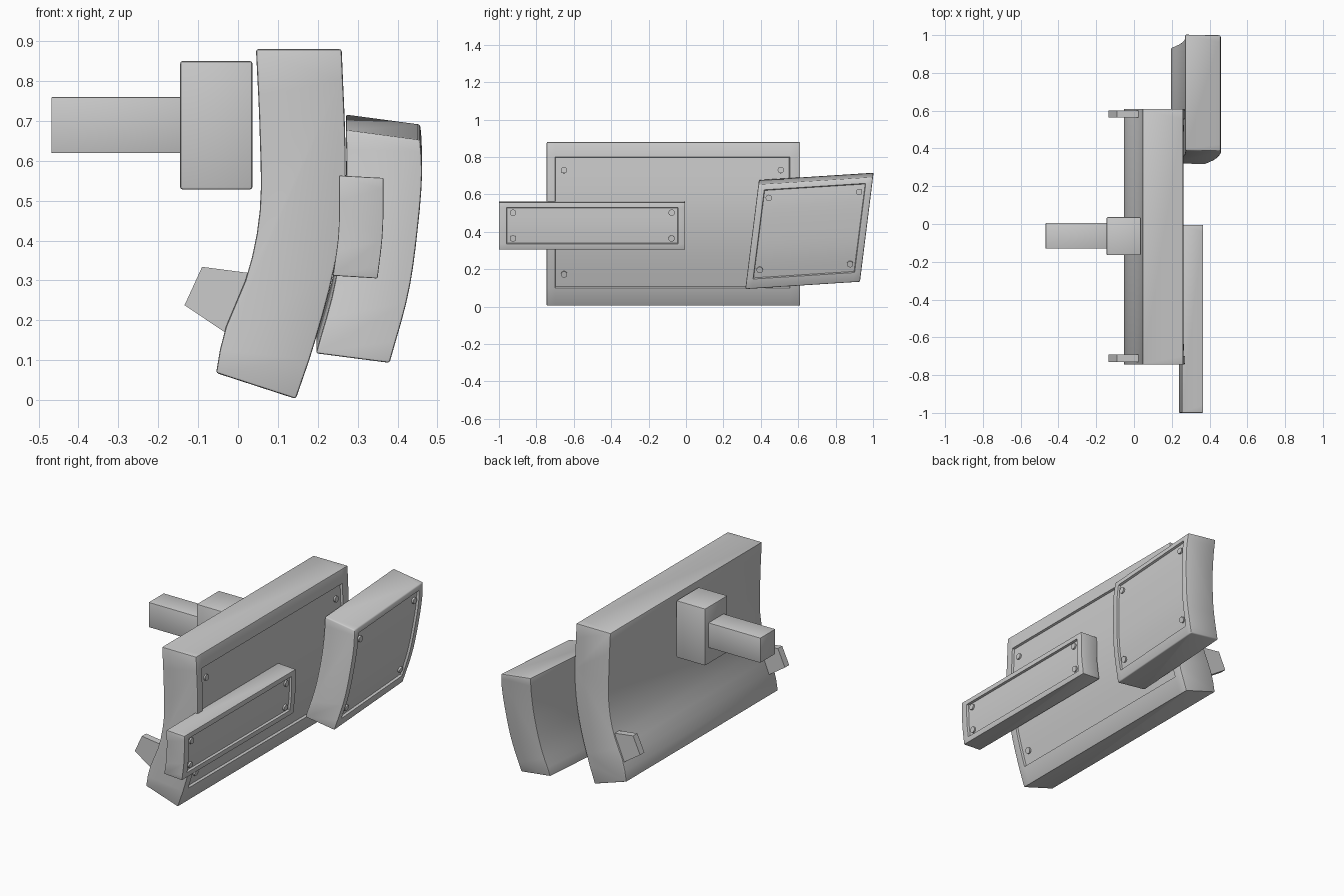
import bpy, bmesh, math
from mathutils import Vector, Matrix

if "Cube" in bpy.data.objects:
    bpy.data.objects.remove(bpy.data.objects["Cube"])


def finish(bm, name, angle=40):
    mesh = bpy.data.meshes.new(name)
    bm.to_mesh(mesh)
    bm.free()
    ob = bpy.data.objects.new(name, mesh)
    bpy.context.collection.objects.link(ob)
    bpy.ops.object.select_all(action='DESELECT')
    ob.select_set(True)
    bpy.context.view_layer.objects.active = ob
    bpy.ops.object.shade_smooth_by_angle(angle=math.radians(angle))
    return ob


def soften(bm, width):
    sharp = [e for e in bm.edges if e.calc_face_angle(0) > 0.7]
    bmesh.ops.bevel(bm, geom=sharp, offset=width, segments=2, profile=0.5,
                    affect='EDGES', clamp_overlap=True)


def curve_x(pts, z):
    """Smooth x for a height z, through (x, z) points listed upwards."""
    n = len(pts)

    def slope(i):
        a, b = pts[max(i - 1, 0)], pts[min(i + 1, n - 1)]
        return (b[0] - a[0]) / (b[1] - a[1])
    i = next((k for k in range(n - 1) if z <= pts[k + 1][1]), n - 2)
    (x0, z0), (x1, z1) = pts[i], pts[i + 1]
    h = z1 - z0
    t = (z - z0) / h
    return ((2*t**3 - 3*t*t + 1) * x0 + (t**3 - 2*t*t + t) * h * slope(i)
            + (3*t*t - 2*t**3) * x1 + (t**3 - t*t) * h * slope(i + 1))


def spread(a, b, n):
    return [a + (b - a) * i / n for i in range(n + 1)]


def plate(name, inner, outer, y, panel_y, panel_z, bolt_in, steps,
          shear_y=0.0, shear_z=0.0, bevel=0.006):
    """Curved slab with a sunk panel and four bolts on its outer (+x) face."""
    base = outer[0][1]

    def place(x, yy, z):
        return Vector((x, yy + shear_y * (z - base),
                       z + shear_z * (yy - y[0])))

    bm = bmesh.new()
    cols = [y[0], panel_y[0], panel_y[1], y[1]]
    oz = [base] + spread(*panel_z, steps) + [outer[-1][1]]
    iz = spread(inner[0][1], inner[-1][1], steps + 2)
    O = [[bm.verts.new(place(curve_x(outer, z), c, z)) for c in cols] for z in oz]
    I = [[bm.verts.new(place(curve_x(inner, z), c, z)) for c in y] for z in iz]
    panel = []
    for r in range(len(oz) - 1):
        for c in range(3):
            f = bm.faces.new((O[r][c], O[r][c+1], O[r+1][c+1], O[r+1][c]))
            if c == 1 and 0 < r < len(oz) - 2:
                panel.append(f)
    for r in range(len(iz) - 1):
        bm.faces.new((I[r][1], I[r][0], I[r+1][0], I[r+1][1]))
    for end in (0, -1):
        bm.faces.new([row[end] for row in O] + [row[end] for row in reversed(I)])
        bm.faces.new(O[end] + [I[end][1], I[end][0]])
    bmesh.ops.recalc_face_normals(bm, faces=bm.faces)
    soften(bm, bevel)
    bm.normal_update()
    bmesh.ops.inset_region(bm, faces=panel, thickness=0.003, depth=-0.012,
                           use_even_offset=True)
    finish(bm, name)

    # corner bolts, standing on the sunk panel
    bm = bmesh.new()
    for yy in (panel_y[0] + bolt_in[0], panel_y[1] - bolt_in[0]):
        for z in (panel_z[0] + bolt_in[1], panel_z[1] - bolt_in[1]):
            x = curve_x(outer, z)
            dx = (curve_x(outer, z + .01) - curve_x(outer, z - .01)) / .02
            normal = Vector((1, 0, -dx)).normalized()
            rot = normal.to_track_quat('Z', 'Y').to_matrix().to_4x4()
            at = place(x, yy, z) - normal * 0.011
            bmesh.ops.create_cone(bm, cap_ends=True, segments=16, radius1=0.017,
                                  radius2=0.017, depth=0.016,
                                  matrix=Matrix.Translation(at) @ rot)
    finish(bm, name + "_bolts")


def box(name, lo, hi, bevel):
    bm = bmesh.new()
    bmesh.ops.create_cube(bm, size=1)
    for v in bm.verts:
        v.co = [(a + b) / 2 + c * (b - a) for a, b, c in zip(lo, hi, v.co)]
    soften(bm, bevel)
    finish(bm, name)


# large backing plate
plate("main_plate",
      [(-.055, .068), (-.035, .17), (.025, .32), (.055, .48), (.054, .68), (.045, .88)],
      [(.145, .003), (.185, .12), (.235, .3), (.262, .46), (.27, .6), (.26, .88)],
      (-.745, .61), (-.70, .555), (.10, .80), (.048, .07), 12)

# narrow slat overlapping the front end
plate("narrow_slat",
      [(.238, .312), (.252, .42), (.253, .563)],
      [(.35, .305), (.363, .42), (.365, .557)],
      (-1.0, -.005), (-.96, -.042), (.335, .53), (.035, .028), 6, bevel=.003)

# skewed plate overlapping the rear end
plate("skewed_plate",
      [(.195, .117), (.24, .28), (.265, .45), (.272, .58), (.27, .677)],
      [(.38, .093), (.428, .27), (.453, .45), (.462, .58), (.457, .652)],
      (.317, .93), (.352, .895), (.145, .622), (.03, .045), 10,
      shear_y=.125, shear_z=.064)

# mounting block and arm behind the main plate
box("mount_block", (-.145, -.165, .528), (.036, .036, .85), .006)
box("mount_arm", (-.468, -.13, .619), (-.14, .005, .76), .003)

# small tabs low on the back of the main plate
tab = [(-.09, .334), (-.134, .238), (-.03, .168), (.03, .19), (.04, .317)]
for name, y0 in (("front_tab", -.73), ("rear_tab", .563)):
    bm = bmesh.new()
    face = bm.faces.new([bm.verts.new((x, y0, z)) for x, z in tab])
    new = bmesh.ops.extrude_face_region(bm, geom=[face])["geom"]
    for v in new:
        if isinstance(v, bmesh.types.BMVert):
            v.co.y += .038
    bmesh.ops.recalc_face_normals(bm, faces=bm.faces)
    finish(bm, name, 30)
